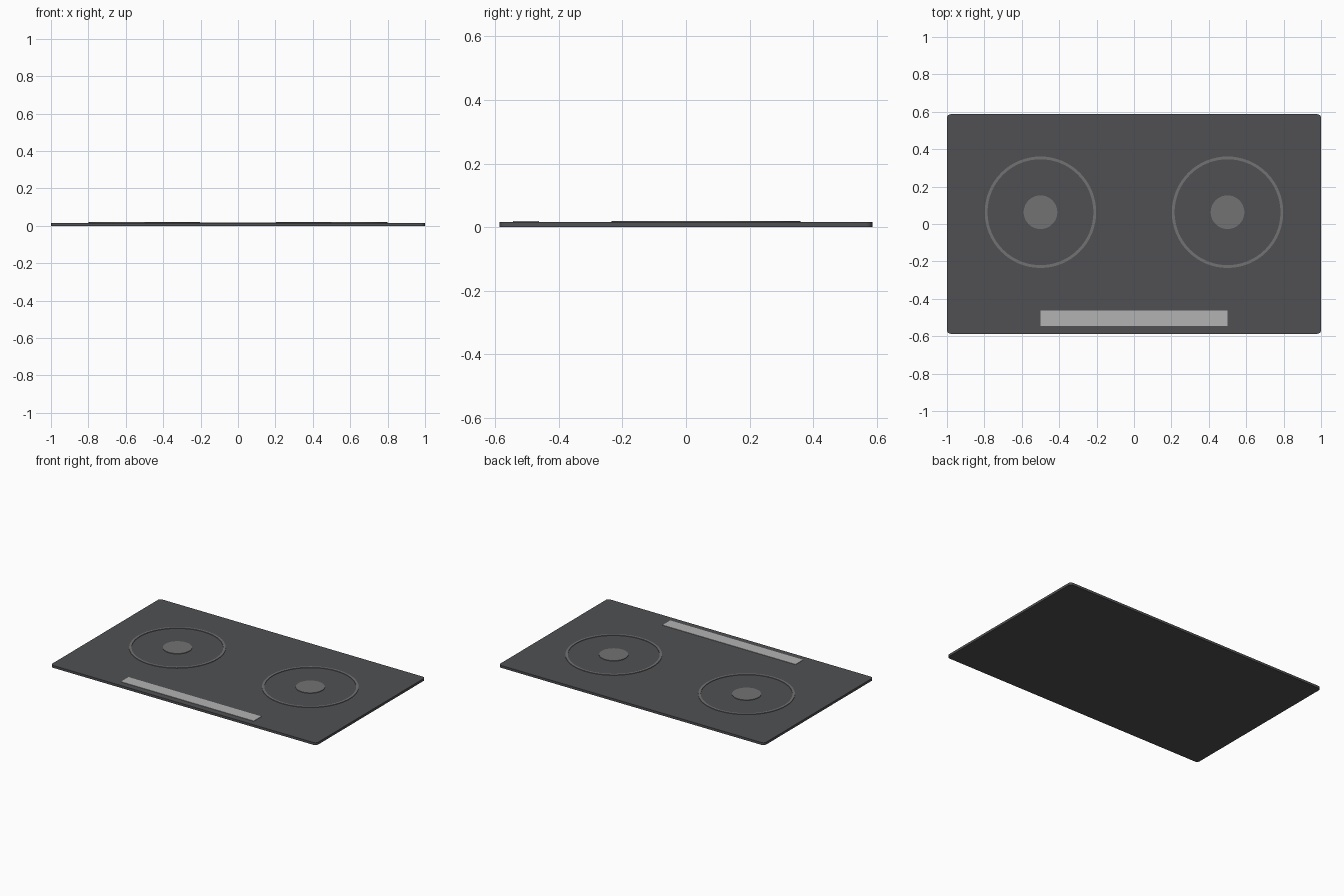
import bpy, bmesh, math

if "Cube" in bpy.data.objects:
    bpy.data.objects.remove(bpy.data.objects["Cube"])

TOP = 0.016      # glass surface height
RAISED = 0.0195  # top of the printed markings


def material(name, value):
    m = bpy.data.materials.new(name)
    m.diffuse_color = (*value, 1)
    m.use_nodes = True
    m.node_tree.nodes["Principled BSDF"].inputs["Base Color"].default_value = m.diffuse_color
    return m


dark = material("dark_glass", (0.08, 0.081, 0.087))
grey = material("marking_grey", (0.17, 0.17, 0.175))
light = material("panel_grey", (0.45, 0.45, 0.45))


def extrude_loops(name, loops, z0, z1, mat):
    """Solid from one outline, or a ring from an outer and an inner outline."""
    bm = bmesh.new()
    low, high = [[[bm.verts.new((x, y, z)) for x, y in lp] for lp in loops] for z in (z0, z1)]
    for a, b in zip(low, high):
        for i in range(len(a)):
            j = (i + 1) % len(a)
            bm.faces.new((a[i], a[j], b[j], b[i]))
    for level in (low, high):
        if len(level) == 1:
            bm.faces.new(level[0])
        else:
            o, n = level
            for i in range(len(o)):
                j = (i + 1) % len(o)
                bm.faces.new((o[i], o[j], n[j], n[i]))
    bmesh.ops.recalc_face_normals(bm, faces=bm.faces)
    me = bpy.data.meshes.new(name)
    bm.to_mesh(me)
    bm.free()
    me.materials.append(mat)
    ob = bpy.data.objects.new(name, me)
    bpy.context.collection.objects.link(ob)
    bpy.context.view_layer.objects.active = ob
    ob.select_set(True)
    bpy.ops.object.shade_smooth_by_angle(angle=math.radians(30))
    ob.select_set(False)
    return ob


def circle(cx, cy, r, n=64):
    return [(cx + r * math.cos(2 * math.pi * i / n), cy + r * math.sin(2 * math.pi * i / n)) for i in range(n)]


def rounded_rect(hx, hy, r, seg=6):
    pts = []
    for k, (sx, sy) in enumerate(((1, 1), (-1, 1), (-1, -1), (1, -1))):
        for i in range(seg + 1):
            a = math.pi / 2 * (k + i / seg)
            pts.append((sx * (hx - r) + r * math.cos(a), sy * (hy - r) + r * math.sin(a)))
    return pts


# Glass slab with rounded corners
extrude_loops("cooktop_slab", [rounded_rect(1.0, 0.587, 0.02)], 0, TOP, dark)

# Two cooking zones: thin outer ring and centre disc
for side, x in (("left", -0.5), ("right", 0.5)):
    extrude_loops(side + "_zone_ring", [circle(x, 0.063, 0.298), circle(x, 0.063, 0.283)],
                  TOP - 0.002, RAISED, grey)
    extrude_loops(side + "_zone_centre", [circle(x, 0.063, 0.09)], TOP - 0.002, RAISED, grey)

# Control strip along the front edge
extrude_loops("control_panel", [[(-0.5, -0.545), (0.5, -0.545), (0.5, -0.463), (-0.5, -0.463)]],
              TOP - 0.002, RAISED - 0.001, light)
